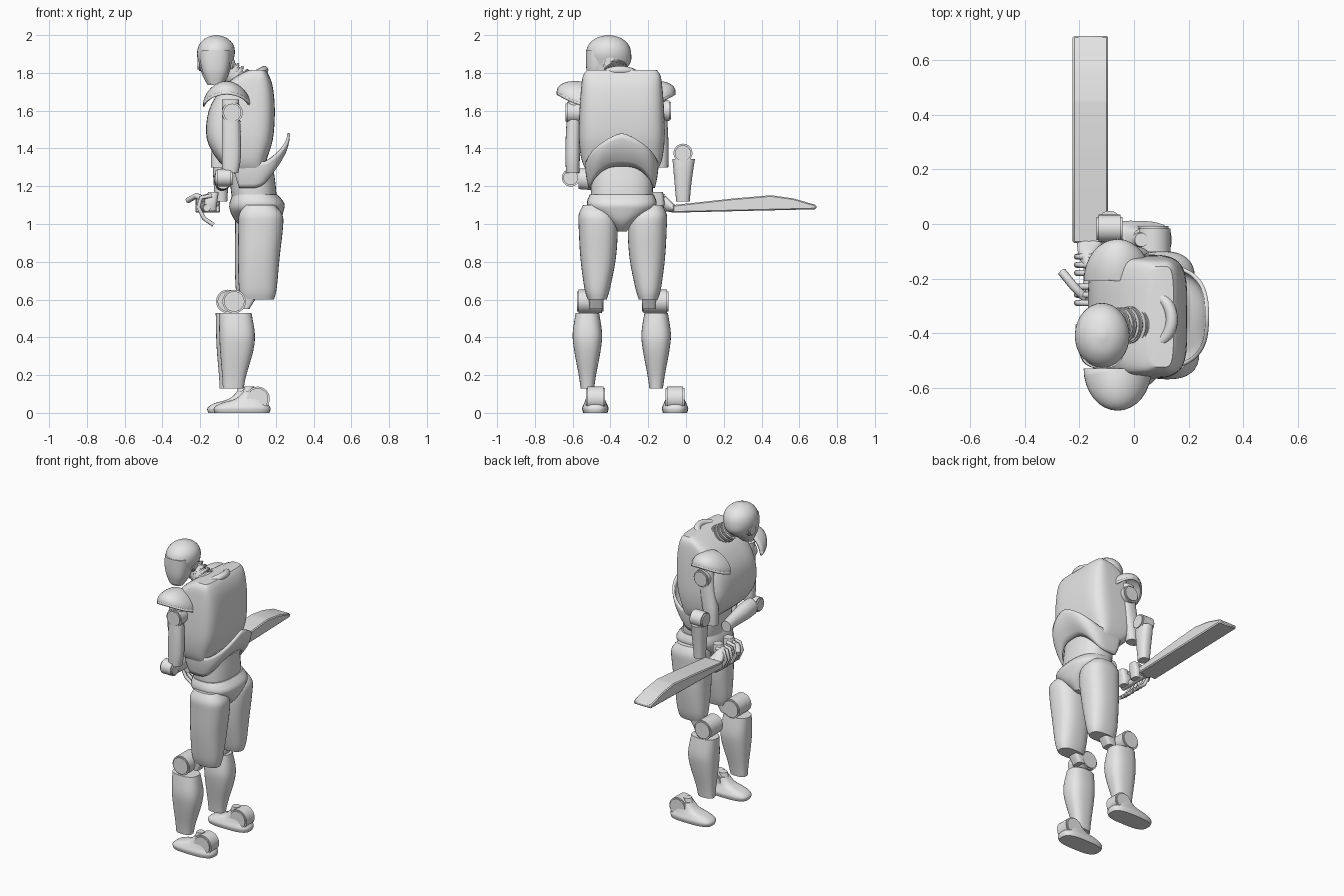
import bpy
import bmesh
from math import sin, cos, pi, radians, copysign
from mathutils import Vector

cube = bpy.data.objects.get("Cube")
if cube:
    bpy.data.objects.remove(cube, do_unlink=True)

grey = bpy.data.materials.new("plain grey")
grey.use_nodes = True
grey.diffuse_color = (0.8, 0.8, 0.8, 1)
grey.node_tree.nodes["Principled BSDF"].inputs["Base Color"].default_value = (0.8, 0.8, 0.8, 1)

MID = -0.34  # middle plane of the body


def finish(name, bm):
    bmesh.ops.recalc_face_normals(bm, faces=bm.faces)
    mesh = bpy.data.meshes.new(name)
    bm.to_mesh(mesh)
    bm.free()
    mesh.materials.append(grey)
    ob = bpy.data.objects.new(name, mesh)
    bpy.context.collection.objects.link(ob)
    bpy.ops.object.select_all(action='DESELECT')
    ob.select_set(True)
    bpy.context.view_layer.objects.active = ob
    bpy.ops.object.shade_smooth_by_angle(angle=radians(35))
    return ob


def smooth_rows(rings, steps=4):
    """Catmull-Rom rows through the given rings."""
    pts = [Vector(r) for r in rings]
    pts = [pts[0]] + pts + [pts[-1]]
    rows = []
    for a, b, c, d in zip(pts, pts[1:], pts[2:], pts[3:]):
        for k in range(steps):
            t = k / steps
            rows.append((b * 2 + (c - a) * t + (a * 2 - b * 5 + c * 4 - d) * t * t
                         + (b * 3 - a - c * 3 + d) * t ** 3) / 2)
    return rows + [pts[-1]]


def squarish(angle, power):
    """Point on a unit superellipse."""
    return [copysign(abs(f(angle)) ** (2 / power), f(angle)) for f in (cos, sin)]


def loft(name, rings, axis=2, power=2.0, n=32):
    """Rings are (position, centre a, centre b, radius a, radius b) along an axis."""
    bm = bmesh.new()
    loops = []
    for s, ca, cb, ra, rb in smooth_rows(rings):
        loop = []
        for i in range(n):
            u, v = squarish(2 * pi * i / n, power)
            co = [ca + ra * u, cb + rb * v]
            co.insert(axis, s)
            loop.append(bm.verts.new(co))
        loops.append(loop)
    for p, q in zip(loops, loops[1:]):
        for i in range(n):
            j = (i + 1) % n
            bm.faces.new((p[i], p[j], q[j], q[i]))
    bm.faces.new(loops[0])
    bm.faces.new(loops[-1])
    return finish(name, bm)


def disc(name, centre, direction, radius, depth, bevel=0.008):
    bm = bmesh.new()
    bmesh.ops.create_cone(bm, cap_ends=True, segments=32, radius1=radius, radius2=radius, depth=depth)
    rims = [e for e in bm.edges if abs(e.verts[0].co.z - e.verts[1].co.z) < depth / 2]
    bmesh.ops.bevel(bm, geom=rims, offset=bevel, segments=2, affect='EDGES')
    ob = finish(name, bm)
    ob.location = centre
    ob.rotation_euler = Vector(direction).to_track_quat('Z', 'Y').to_euler()
    return ob


def tube(name, points, radius):
    cu = bpy.data.curves.new(name, 'CURVE')
    cu.dimensions = '3D'
    cu.bevel_depth = radius
    cu.bevel_resolution = 2
    cu.use_fill_caps = True
    sp = cu.splines.new('POLY')
    sp.points.add(len(points) - 1)
    for p, co in zip(sp.points, points):
        p.co = (*co, 1)
    cu.materials.append(grey)
    ob = bpy.data.objects.new(name, cu)
    bpy.context.collection.objects.link(ob)


X, Y = (1, 0, 0), (0, 1, 0)

# Head, turned towards the front
loft("head", [(1.735, -.12, -.47, .04, .03), (1.78, -.12, -.45, .065, .065),
              (1.84, -.12, -.412, .085, .11), (1.9, -.117, -.41, .1, .12),
              (1.95, -.115, -.41, .09, .105), (1.985, -.115, -.41, .055, .065),
              (2.0, -.115, -.41, .01, .01)])
loft("face_visor", [(1.745, -.12, -.48, .04, .03), (1.8, -.12, -.47, .066, .055),
                    (1.86, -.12, -.46, .08, .07), (1.92, -.117, -.46, .08, .07)], power=2.4)
for side in (-1, 1):
    disc("ear", (-.117 + side * .082, -.4, 1.85), X, .04, .03)

# Neck of stacked rings and the collar
tube("neck_core", [(.06, MID - .03, 1.7), (-.08, MID - .04, 1.84)], .056)
for i in range(6):
    t = i / 5
    disc("neck_ring", (.05 - .11 * t, MID - .03, 1.73 + .09 * t), (-.1, 0, .09), .075 - .012 * t, .018, .005)
bpy.ops.mesh.primitive_torus_add(location=(.055, MID - .01, 1.77), major_radius=.095, minor_radius=.022,
                                 rotation=(0, radians(-28), 0))
collar = bpy.context.object
collar.name = "collar"
collar.data.materials.append(grey)
bpy.ops.object.shade_smooth()

# Torso, waist and pelvis
loft("torso", [(1.26, .07, MID, .08, .17), (1.33, .025, MID, .125, .21), (1.45, .01, MID, .175, .227),
               (1.6, .02, MID, .175, .224), (1.72, .05, MID, .135, .215), (1.785, .08, MID, .085, .205),
               (1.815, .1, MID, .045, .185)], power=4.6, n=64)
loft("waist", [(1.1, .09, MID, .115, .16), (1.2, .08, MID, .12, .165), (1.34, .07, MID, .11, .165)], power=2.5)
loft("pelvis", [(.96, .11, MID, .06, .025), (1.01, .105, MID, .115, .075),
                (1.07, .1, MID, .142, .165), (1.11, .1, MID, .145, .185), (1.155, .09, MID, .12, .17)], power=2.5)

# Flared, peaked plate around the lower back
bm = bmesh.new()
grid = []
for i in range(49):
    angle = -105 + 210 * i / 48
    u, v = squarish(radians(angle), 2.8)
    low = 1.19 + .115 * max(cos(radians(angle)), 0) ** 2
    high = 1.33 + .15 * max(0, 1 - abs(angle) / 75)
    row = []
    for k in range(7):
        t = k / 6
        flare = t * (2 - t)
        row.append(bm.verts.new((.06 + (.14 + .075 * flare) * u,
                                 MID + (.175 + .02 * flare) * v, low + (high - low) * t)))
    grid.append(row)
for p, q in zip(grid, grid[1:]):
    for k in range(6):
        bm.faces.new((p[k], q[k], q[k + 1], p[k + 1]))
plate = finish("back_plate", bm)
plate.modifiers.new("thickness", 'SOLIDIFY').thickness = .014

# Shoulder pads: flared half dome shells
for side, edge in ((-1, -.53), (1, -.21)):
    bm = bmesh.new()
    bmesh.ops.create_uvsphere(bm, u_segments=32, v_segments=20, radius=1)
    for normal in ((0, 0, 1), (0, side, 0)):
        bmesh.ops.bisect_plane(bm, geom=bm.verts[:] + bm.edges[:] + bm.faces[:], plane_co=(0, 0, 0),
                               plane_no=normal, clear_inner=True)
    for v in bm.verts:
        x, y, z = v.co
        v.co = (-.06 + x * .125, edge + y * .155, 1.665 + z * .085 - .03 * x * x + .035 * abs(y))
    pad = finish("shoulder_pad", bm)
    pad.modifiers.new("thickness", 'SOLIDIFY').thickness = .015

# Arm across the belly
disc("shoulder_joint", (-.03, -.59, 1.59), Y, .055, .095)
loft("upper_arm", [(1.27, -.04, -.6, .042, .035), (1.35, -.035, -.6, .05, .038),
                   (1.48, -.035, -.598, .05, .038), (1.66, -.04, -.59, .045, .034)], power=2.4)
disc("elbow", (-.075, -.61, 1.245), X, .047, .09)
loft("forearm", [(-.57, -.08, 1.24, .046, .055), (-.5, -.08, 1.235, .048, .055),
                 (-.38, -.08, 1.22, .038, .042), (-.3, -.085, 1.21, .034, .036)], axis=1)

# Arm holding the blade
disc("shoulder_joint", (-.05, -.12, 1.6), Y, .055, .08)
loft("upper_arm", [(1.3, -.1, -.13, .042, .036), (1.4, -.09, -.13, .05, .038),
                   (1.52, -.07, -.135, .05, .038), (1.68, -.06, -.14, .045, .036)], power=2.4)
disc("elbow", (-.09, -.016, 1.375), X, .05, .096)
loft("forearm", [(1.12, -.09, -.016, .033, .036), (1.2, -.09, -.016, .038, .043),
                 (1.29, -.09, -.014, .043, .053), (1.345, -.09, -.012, .042, .06)], power=2.4)

# Hands around the grip
for y in (-.26, -.15):
    loft("palm", [(1.07, -.14, y, .025, .028), (1.11, -.145, y, .035, .036), (1.17, -.13, y, .028, .028)], power=3)
    for i in range(3):
        f = y - .03 + .03 * i
        tube("finger", [(-.14, f, 1.15), (-.195, f, 1.14), (-.21, f, 1.09), (-.18, f, 1.03), (-.13, f, .995)], .011)
tube("thumb", [(-.18, -.27, 1.13), (-.22, -.23, 1.15), (-.265, -.175, 1.125)], .016)
tube("grip", [(-.165, -.3, 1.085), (-.165, -.06, 1.085)], .02)
loft("guard", [(-.15, -.17, 1.13, .02, .03), (-.11, -.17, 1.11, .035, .04), (-.06, -.16, 1.08, .05, .02)], axis=1)

# Broad blade: side outline extruded across
outline = [(-.07, 1.06), (.69, 1.078), (.69, 1.1), (.57, 1.135), (.45, 1.152), (.25, 1.135), (-.07, 1.1)]
bm = bmesh.new()
face = bm.faces.new([bm.verts.new((-.225, y, z)) for y, z in outline])
extruded = bmesh.ops.extrude_face_region(bm, geom=[face])["geom"]
bmesh.ops.translate(bm, vec=(.13, 0, 0), verts=[g for g in extruded if isinstance(g, bmesh.types.BMVert)])
bmesh.ops.bevel(bm, geom=bm.edges[:], offset=.006, segments=1, affect='EDGES')
finish("blade", bm)

# Legs
for side, back in ((-1, .005), (1, -.012)):
    c = MID + .005 + side * .13
    loft("thigh", [(.6, .1 + back, c + side * .005, .085, .05), (.66, .1 + back, c + side * .005, .1, .068),
                   (.82, .105 + back, c, .11, .094), (.98, .115 + back, c, .118, .103),
                   (1.05, .115 + back, c + side * .008, .115, .095), (1.1, .11 + back, c + side * .015, .08, .065)],
         power=2.5)
    loft("knee_link", [(.55, .03, c + side * .01, .03, .035), (.63, .06, c + side * .01, .05, .04)], power=4)
    k = MID + .005 + side * .173
    disc("knee", (-.03 + back * 2, k, .59), Y, .062, .14)
    s = MID + side * .182
    loft("shin", [(.13, -.03 + back, s, .055, .036), (.2, -.025 + back, s, .064, .046),
                  (.33, -.012 + back, s, .088, .07), (.42, -.01 + back, s, .094, .078),
                  (.53, -.02 + back, s, .086, .062)], power=2.6)

# Feet
for heel, y in ((.172, -.48), (.138, -.058)):
    loft("foot", [(0, heel - .15, y, .145, .064), (.025, heel - .15, y, .15, .07),
                  (.05, heel - .14, y, .125, .06), (.075, heel - .105, y, .08, .05),
                  (.115, heel - .09, y, .05, .042)], power=3)
    disc("ankle", (heel - .068, y, .075), Y, .064, .1)
    loft("ankle_post", [(.1, heel - .12, y, .03, .028), (.14, heel - .11, y, .025, .025)])
